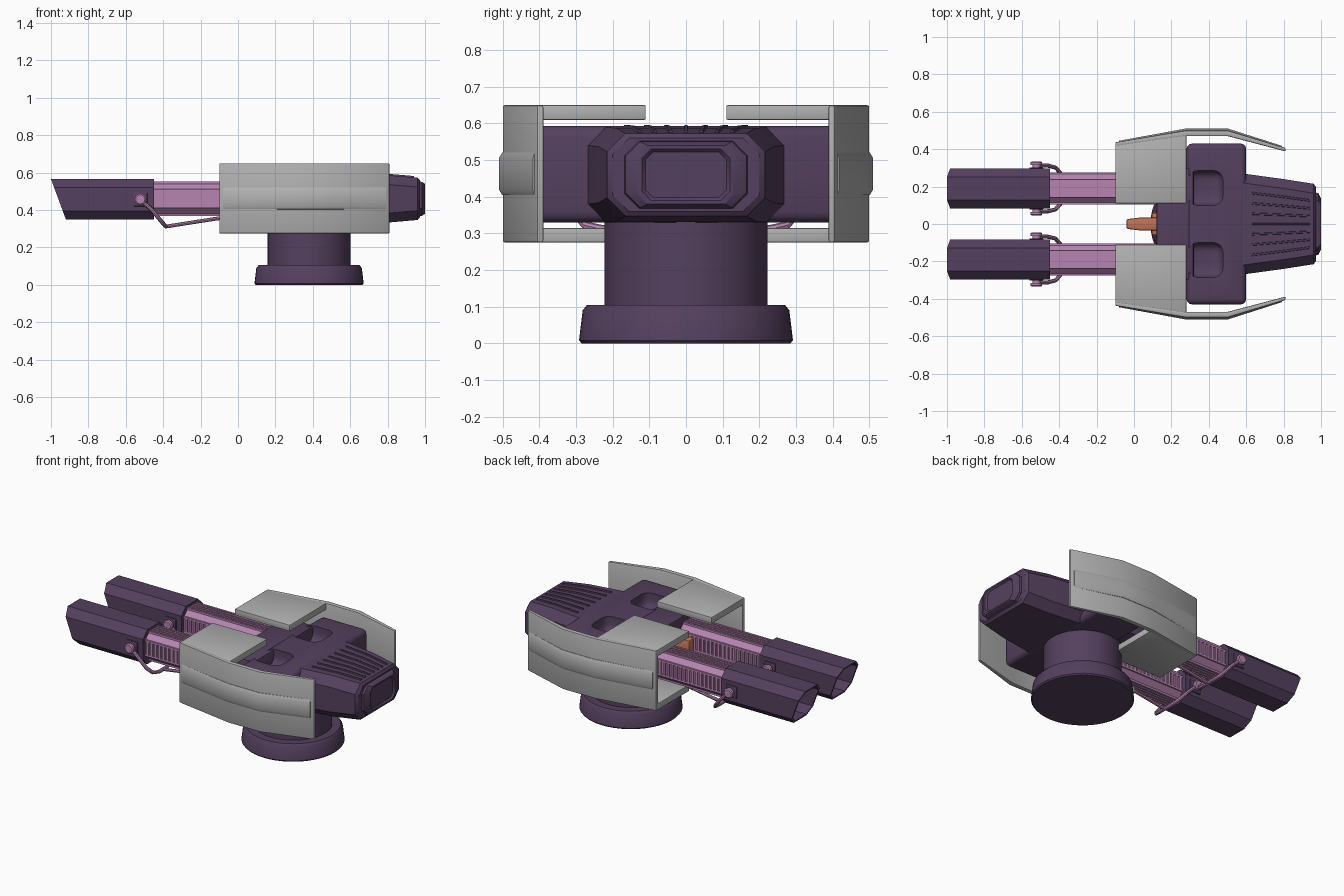
import bpy, bmesh, math
from mathutils import Vector

old = bpy.data.objects.get("Cube")
if old:
    bpy.data.objects.remove(old)


def material(name, rgb):
    m = bpy.data.materials.new(name)
    m.use_nodes = True
    m.diffuse_color = (*rgb, 1)
    m.node_tree.nodes["Principled BSDF"].inputs["Base Color"].default_value = (*rgb, 1)
    return m


PURPLE = material("dark_purple", (0.089, 0.051, 0.112))
GREY = material("armour_grey", (0.44, 0.44, 0.44))
PINK = material("mauve", (0.47, 0.235, 0.44))
ORANGE = material("copper_orange", (0.54, 0.17, 0.09))


def finish(ob, bevel=0, segments=2):
    bpy.ops.object.select_all(action='DESELECT')
    ob.select_set(True)
    bpy.context.view_layer.objects.active = ob
    if bevel:
        mod = ob.modifiers.new("bevel", 'BEVEL')
        mod.width, mod.segments = bevel, segments
        mod.limit_method = 'ANGLE'
        bpy.ops.object.modifier_apply(modifier=mod.name)
    bpy.ops.object.shade_smooth_by_angle(angle=math.radians(35))
    return ob


def loft(name, rings, mat, bevel=0, segments=2):
    """Skin a list of equal-length point rings and cap both ends."""
    bm = bmesh.new()
    loops = [[bm.verts.new(p) for p in ring] for ring in rings]
    for a, b in zip(loops, loops[1:]):
        for i in range(len(a)):
            j = (i + 1) % len(a)
            bm.faces.new((a[i], a[j], b[j], b[i]))
    bm.faces.new(loops[0])
    bm.faces.new(loops[-1])
    bmesh.ops.recalc_face_normals(bm, faces=bm.faces)
    me = bpy.data.meshes.new(name)
    bm.to_mesh(me)
    bm.free()
    me.materials.append(mat)
    ob = bpy.data.objects.new(name, me)
    bpy.context.collection.objects.link(ob)
    return finish(ob, bevel, segments)


def box(name, lo, hi, mat, bevel=0, segments=2):
    outline = [(lo[0], lo[1]), (hi[0], lo[1]), (hi[0], hi[1]), (lo[0], hi[1])]
    return slab(name, outline, lo[2], hi[2], mat, bevel, segments)


def slab(name, outline, z0, z1, mat, bevel=0, segments=2):
    return loft(name, [[(x, y, z) for x, y in outline] for z in (z0, z1)], mat, bevel, segments)


def octagon(x, cy, cz, hy, hz, c, lean=0):
    """Chamfered rectangle across x; lean slides it along x going down."""
    pts = [(hy, hz - c), (hy - c, hz), (c - hy, hz), (-hy, hz - c),
           (-hy, c - hz), (c - hy, -hz), (hy - c, -hz), (hy, c - hz)]
    return [(x + lean * (hz - z), cy + y, cz + z) for y, z in pts]


def disc(c, r, axis, n=48):
    """Circle of points around the y or z axis."""
    out = []
    for i in range(n):
        u, v = r * math.cos(math.tau * i / n), r * math.sin(math.tau * i / n)
        out.append((c[0] + u, c[1] + v, c[2]) if axis == 'z' else (c[0] + u, c[1], c[2] + v))
    return out


def rod(name, points, r, mat):
    cu = bpy.data.curves.new(name, 'CURVE')
    cu.dimensions, cu.bevel_depth, cu.bevel_resolution = '3D', r, 2
    cu.use_fill_caps = True
    sp = cu.splines.new('POLY')
    sp.points.add(len(points) - 1)
    for p, q in zip(sp.points, points):
        p.co = (*q, 1)
    cu.materials.append(mat)
    ob = bpy.data.objects.new(name, cu)
    bpy.context.collection.objects.link(ob)
    bpy.ops.object.select_all(action='DESELECT')
    ob.select_set(True)
    bpy.context.view_layer.objects.active = ob
    bpy.ops.object.convert(target='MESH')
    return finish(bpy.context.object)


# Pedestal
loft("base", [disc((0.38, 0, z), r, 'z') for z, r in
              [(0, 0.285), (0.008, 0.292), (0.09, 0.282), (0.105, 0.27)]], PURPLE)
loft("column", [disc((0.38, 0, z), 0.222, 'z') for z in (0.1, 0.35)], PURPLE)

# Wide body with two rounded pockets in its roof
body = box("body", (0.28, -0.43, 0.33), (0.6, 0.43, 0.593), PURPLE, 0.03, 3)
for s in (1, -1):
    y0, y1 = sorted((s * 0.1, s * 0.285))
    cutter = box("pocket_cutter", (0.29, y0, 0.5), (0.475, y1, 0.75), PURPLE, 0.05, 4)
    cutter.hide_render = True
    mod = body.modifiers.new("pocket", 'BOOLEAN')
    mod.operation, mod.object, mod.solver = 'DIFFERENCE', cutter, 'EXACT'
    bpy.context.view_layer.objects.active = body
    bpy.ops.object.modifier_apply(modifier=mod.name)
    bpy.data.objects.remove(cutter)
finish(body)
box("body_nose", (0.12, -0.3, 0.345), (0.32, 0.3, 0.588), PURPLE, 0.012)

# Tapered rear housing with stepped end plates
loft("rear_housing", [octagon(0.58, 0, 0.46, 0.27, 0.13, 0.05),
                      octagon(0.8, 0, 0.46, 0.24, 0.127, 0.05),
                      octagon(0.96, 0, 0.46, 0.215, 0.113, 0.05),
                      octagon(0.972, 0, 0.46, 0.2, 0.1, 0.045)], PURPLE)
loft("rear_plate", [octagon(0.96, 0, 0.46, 0.17, 0.095, 0.04),
                    octagon(0.985, 0, 0.46, 0.165, 0.09, 0.04),
                    octagon(1.0, 0, 0.46, 0.135, 0.08, 0.03),
                    octagon(1.0, 0, 0.46, 0.12, 0.07, 0.025),
                    octagon(0.99, 0, 0.46, 0.11, 0.062, 0.02)], PURPLE)
for k in range(-3, 4):
    a, b = 0.055 * k, 0.042 * k
    loft("roof_rib", [[(x, y - 0.006, z), (x, y + 0.006, z), (x, y + 0.004, z + 0.008),
                       (x, y - 0.004, z + 0.008)]
                      for x, y, z in [(0.63, a, 0.588), (0.8, (a + b) / 2, 0.586), (0.94, b, 0.574)]], PURPLE)

# Copper coupling between the guns
loft("coupling", [[(x, -h, 0.4), (x, h, 0.4), (x, h, 0.54), (x, -h, 0.54)]
                  for x, h in [(-0.04, 0.026), (0.03, 0.034), (0.13, 0.034)]], ORANGE, 0.008)
box("coupling_flange", (0.095, -0.06, 0.42), (0.13, 0.06, 0.53), ORANGE, 0.008)

OUTER = [(-0.1, 0.437), (0.28, 0.5), (0.5, 0.5), (0.81, 0.407)]
INNER = [(0.81, 0.388), (0.5, 0.47), (0.28, 0.47), (-0.1, 0.415)]

for s, side in ((1, "back"), (-1, "front")):
    # Armour shield, raised band, roof and floor plates
    flip = lambda pts: [(x, s * y) for x, y in pts]
    slab(side + "_shield", flip(OUTER + INNER), 0.275, 0.65, GREY, 0.006)
    line = [(-0.08, 0.438)] + OUTER[1:3] + [(0.79, 0.411)]
    loft(side + "_shield_band",
         [[(x, s * (y + d), z) for d, z in
           [(-0.01, 0.4), (0.002, 0.405), (t, 0.42), (t, 0.505), (0.002, 0.52), (-0.01, 0.525)]]
          for (x, y), t in zip(line, (0.007, 0.011, 0.011, 0.007))], GREY)
    plate = flip([(-0.1, 0.11), (0.28, 0.11), (0.28, 0.475), (-0.1, 0.42)])
    slab(side + "_roof_plate", plate, 0.61, 0.65, GREY, 0.004)
    slab(side + "_floor_plate", plate, 0.275, 0.315, GREY, 0.004)

    # Ribbed inner barrel
    cy = s * 0.19
    loft(side + "_barrel", [octagon(x, cy, 0.46, 0.078, 0.085, 0.035) for x in (-0.62, 0.2)], PINK)
    for k in range(-2, 3):
        y = cy + 0.021 * k
        for z0, z1 in ((0.54, 0.552), (0.368, 0.38)):
            box(side + "_barrel_ridge", (-0.46, y - 0.006, z0), (0.14, y + 0.006, z1), PINK)
    for e in (1, -1):
        ya, yb = sorted((cy + e * 0.07, cy + e * 0.086))
        for z in (0.41, 0.5):
            box(side + "_barrel_rail", (-0.46, ya, z), (0.14, yb, z + 0.012), PINK)
        for k in range(20):
            x = -0.44 + 0.028 * k
            box(side + "_barrel_rib", (x, ya, 0.42), (x + 0.015, yb, 0.502), PINK)

    # Hollow muzzle sleeve with a slanted mouth
    big, small = (0.106, 0.108, 0.045), (0.095, 0.097, 0.04)
    loft(side + "_muzzle", [octagon(-0.45, cy, 0.458, *big),
                            octagon(-1.0, cy, 0.458, *big, 0.37),
                            octagon(-0.996, cy, 0.458, *small, 0.37),
                            octagon(-0.64, cy, 0.458, *small)], PURPLE)

    # Pivot pins and the bracket slung under the barrel
    for e in (1, -1):
        y = cy + e * 0.1
        ya, yb = sorted((y, cy + e * 0.113))
        box(side + "_pivot_pad", (-0.56, ya, 0.42), (-0.485, yb, 0.495), PURPLE, 0.004)
        loft(side + "_pivot_pin", [disc((-0.522, cy + e * d, 0.457), r, 'y', 16) for d, r in
                                   [(0.1, 0.022), (0.125, 0.022), (0.125, 0.031), (0.14, 0.031),
                                    (0.145, 0.024)]], PINK)
    half = [(-0.52, 0.125, 0.455), (-0.46, 0.122, 0.4), (-0.42, 0.112, 0.352),
            (-0.395, 0.085, 0.322), (-0.385, 0.04, 0.312)]
    rod(side + "_bracket", [(x, cy + y, z) for x, y, z in half]
        + [(x, cy - y, z) for x, y, z in reversed(half)], 0.011, PINK)
    rod(side + "_bracket_strut", [(-0.385, cy, 0.312), (-0.11, cy, 0.355), (0.14, cy, 0.37)], 0.01, PINK)
